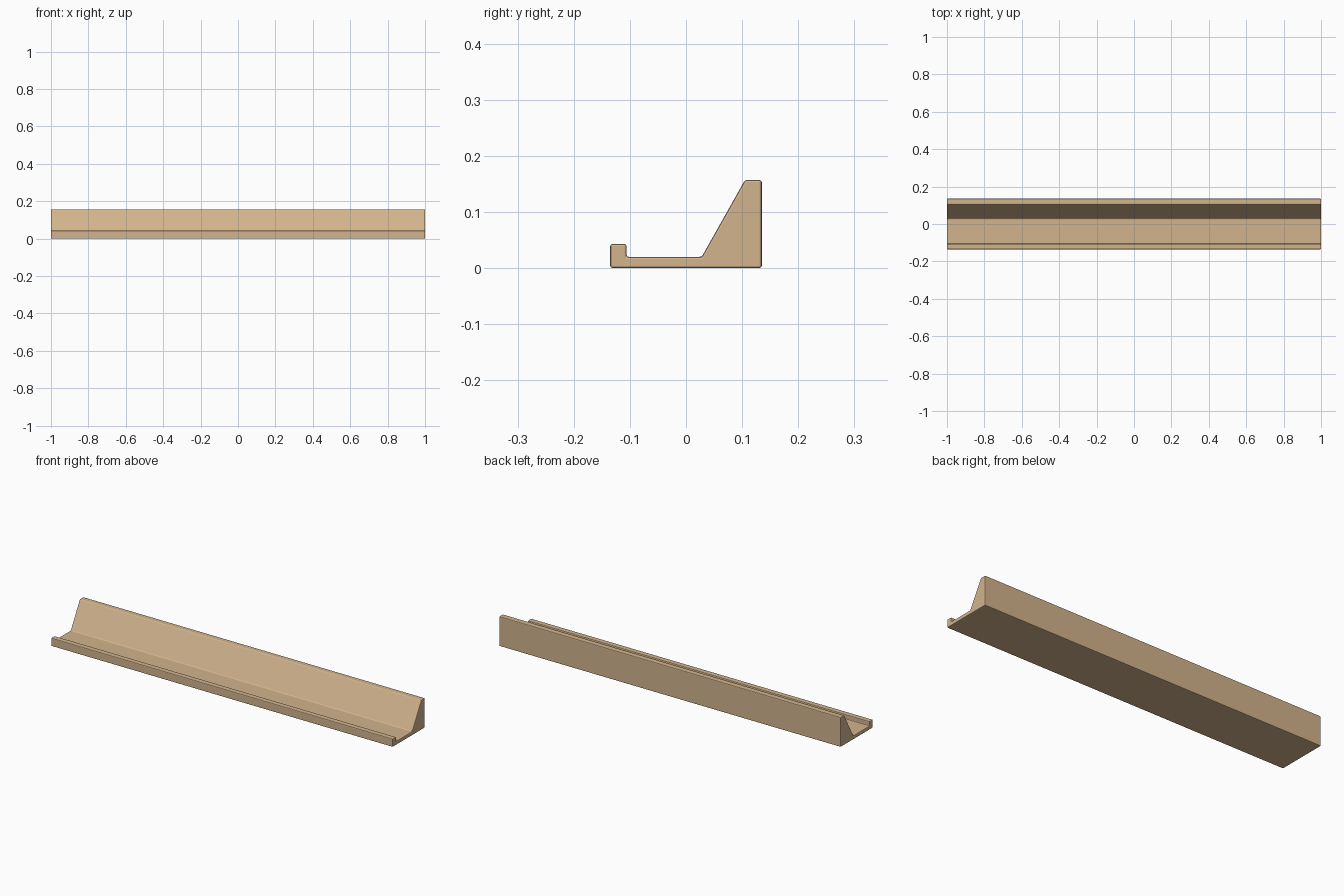
import bpy
import bmesh

cube = bpy.data.objects.get("Cube")
if cube:
    bpy.data.objects.remove(cube, do_unlink=True)

# Tan wood colour
wood = bpy.data.materials.new("tan_wood")
wood.use_nodes = True
tan = (0.645, 0.456, 0.27, 1.0)
wood.diffuse_color = tan
wood.node_tree.nodes["Principled BSDF"].inputs["Base Color"].default_value = tan

# Cross-section (y, z): flat base, front lip, floor, sloped back rest
profile = [
    (-0.135, 0.0), (0.135, 0.0), (0.135, 0.157), (0.105, 0.157),
    (0.028, 0.02), (-0.106, 0.02), (-0.106, 0.043), (-0.135, 0.043),
]

# Extrude the section along the full length
bm = bmesh.new()
end = bm.faces.new([bm.verts.new((-1.0, y, z)) for y, z in profile])
result = bmesh.ops.extrude_face_region(bm, geom=[end], use_keep_orig=True)
moved = [v for v in result["geom"] if isinstance(v, bmesh.types.BMVert)]
bmesh.ops.translate(bm, verts=moved, vec=(2.0, 0.0, 0.0))
bmesh.ops.recalc_face_normals(bm, faces=bm.faces)

mesh = bpy.data.meshes.new("ledge_rail")
bm.to_mesh(mesh)
bm.free()
mesh.materials.append(wood)
rail = bpy.data.objects.new("ledge_rail", mesh)
bpy.context.collection.objects.link(rail)

# Slightly eased edges
bevel = rail.modifiers.new("eased_edges", "BEVEL")
bevel.width = 0.004
bevel.segments = 2
bevel.limit_method = "ANGLE"
bevel.angle_limit = 0.4
